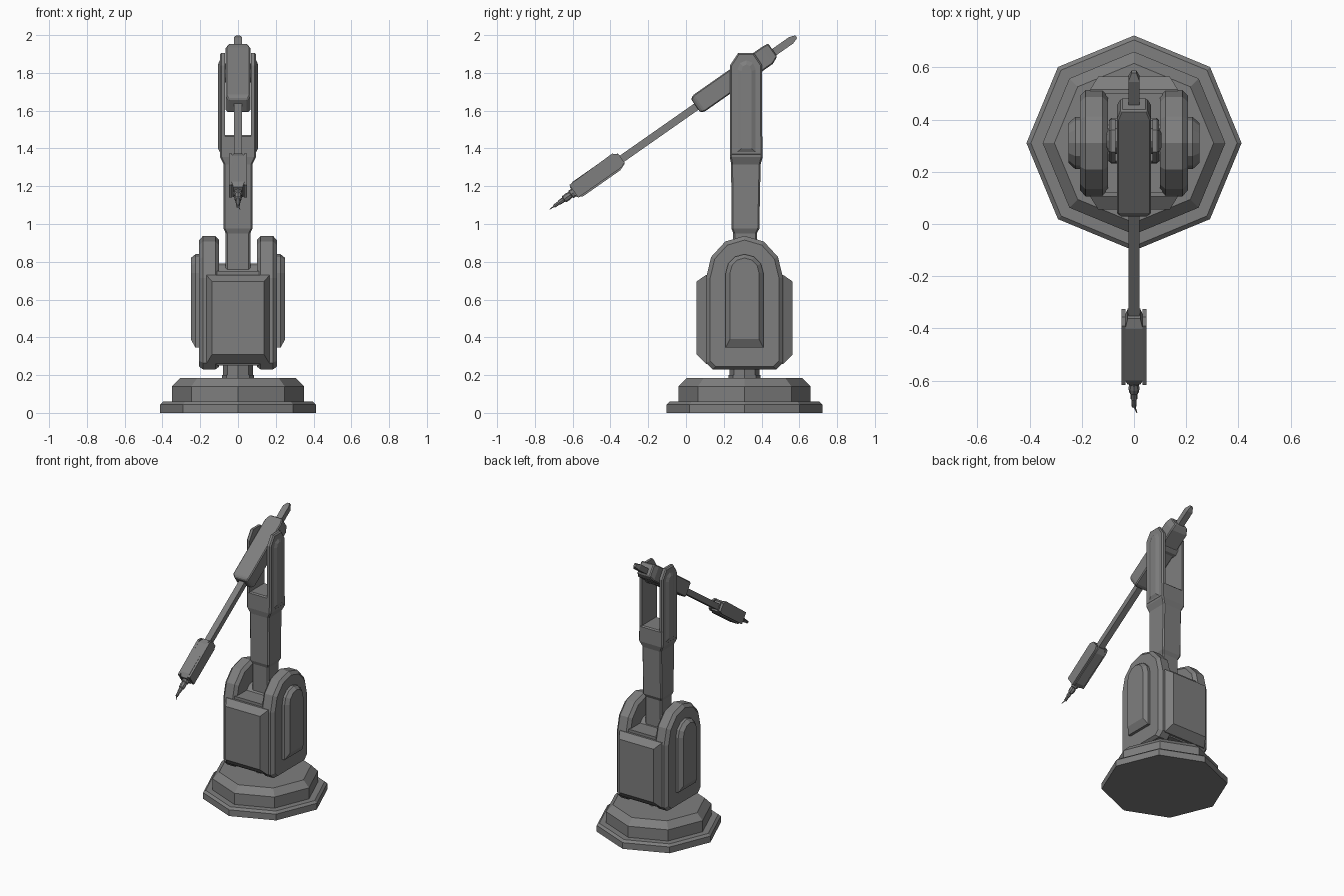
import bpy, bmesh, math
from mathutils import Matrix, Vector

if "Cube" in bpy.data.objects:
    bpy.data.objects.remove(bpy.data.objects["Cube"])

CY = 0.31  # depth of the base centre line

grey = bpy.data.materials.new("machine_grey")
grey.diffuse_color = (0.21, 0.21, 0.21, 1)
grey.use_nodes = True
grey.node_tree.nodes["Principled BSDF"].inputs["Base Color"].default_value = grey.diffuse_color


def loft(name, sections, matrix=None, bevel=0):
    """Skin equal-length closed loops and cap both ends."""
    bm = bmesh.new()
    rings = [[bm.verts.new(Vector(p)) for p in s] for s in sections]
    n = len(rings[0])
    for a, b in zip(rings, rings[1:]):
        for i in range(n):
            j = (i + 1) % n
            bm.faces.new((a[i], a[j], b[j], b[i]))
    bm.faces.new(rings[0][::-1])
    bm.faces.new(rings[-1])
    if matrix:
        bm.transform(matrix)
    bmesh.ops.recalc_face_normals(bm, faces=bm.faces)
    mesh = bpy.data.meshes.new(name)
    bm.to_mesh(mesh)
    bm.free()
    mesh.materials.append(grey)
    ob = bpy.data.objects.new(name, mesh)
    bpy.context.collection.objects.link(ob)
    if bevel:
        mod = ob.modifiers.new("Bevel", 'BEVEL')
        mod.width = bevel
        mod.segments = 1
    return ob


def ring_z(r, z, n=8):
    return [(r * math.cos(i * math.tau / n), CY + r * math.sin(i * math.tau / n), z) for i in range(n)]


def ring_x(r, x, y, z, n=12):
    return [(x, y + r * math.cos(i * math.tau / n), z + r * math.sin(i * math.tau / n)) for i in range(n)]


def ring_y(r, y, x=0, z=0, n=8):
    return [(x + r * math.cos(i * math.tau / n), y, z + r * math.sin(i * math.tau / n)) for i in range(n)]


def rect_z(w, y0, y1, z):
    return [(-w, y0, z), (w, y0, z), (w, y1, z), (-w, y1, z)]


def rect_y(w, y, z0, z1, cx=0):
    return [(cx - w, y, z0), (cx + w, y, z0), (cx + w, y, z1), (cx - w, y, z1)]


def arch(x, yc, w, z0, spring, rise, corner, segs):
    """Closed arch outline lying in a plane of constant x."""
    pts = [(x, yc - w + corner, z0), (x, yc + w - corner, z0)]
    for i in range(segs + 1):
        a = math.pi * i / segs
        pts.append((x, yc + w * math.cos(a), spring + rise * math.sin(a)))
    if corner:
        pts.insert(2, (x, yc + w, z0 + corner))
        pts.append((x, yc - w, z0 + corner))
    return pts


# Stepped octagonal base and turning neck
loft("base_plate", [ring_z(0.412, 0), ring_z(0.412, 0.045), ring_z(0.395, 0.06)])
loft("base_step", [ring_z(0.35, 0.055), ring_z(0.35, 0.14), ring_z(0.305, 0.185)])
loft("neck", [ring_z(0.085, 0.18), ring_z(0.085, 0.2), ring_z(0.08, 0.2), ring_z(0.08, 0.265)])

# Shoulder body with bulging panels front and back
loft("shoulder_body", [rect_z(0.11, 0.12, 0.50, 0.25), rect_z(0.11, 0.12, 0.50, 0.75)])
for side, label in ((-1, "front"), (1, "back")):
    loft(label + "_panel", [
        rect_y(0.168, CY + side * 0.17, 0.26, 0.73),
        rect_y(0.168, CY + side * 0.205, 0.26, 0.73),
        rect_y(0.137, CY + side * 0.255, 0.31, 0.695)])

# Arched shoulder cheeks with tapered side covers
for s, label in ((-1, "left"), (1, "right")):
    full = dict(yc=CY, w=0.204, z0=0.23, spring=0.715, rise=0.222, corner=0.035, segs=6)
    slim = dict(yc=CY, w=0.182, z0=0.245, spring=0.715, rise=0.2, corner=0.03, segs=6)
    loft(label + "_cheek", [arch(s * 0.10, **slim), arch(s * 0.12, **full),
                            arch(s * 0.185, **full), arch(s * 0.206, **slim)])
    loft(label + "_cover", [
        arch(s * 0.195, CY, 0.10, 0.345, 0.74, 0.10, 0, 6),
        arch(s * 0.225, CY, 0.10, 0.345, 0.74, 0.10, 0, 6),
        arch(s * 0.25, CY, 0.077, 0.39, 0.74, 0.08, 0, 6)])

# Shoulder axle
loft("shoulder_axle", [ring_x(0.08, -0.11, CY, 0.71), ring_x(0.08, 0.11, CY, 0.71)])

# Upper arm: narrow foot, wider column, flared fork seat
loft("upper_arm", [
    rect_z(0.065, 0.25, 0.375, 0.70), rect_z(0.065, 0.25, 0.375, 0.95),
    rect_z(0.076, 0.241, 0.388, 0.975), rect_z(0.076, 0.239, 0.395, 1.315),
    rect_z(0.095, 0.232, 0.406, 1.355), rect_z(0.095, 0.233, 0.405, 1.47)], bevel=0.008)

# Fork prongs with long raised ribs
for s, label in ((-1, "left"), (1, "right")):
    loft(label + "_prong", [
        arch(s * 0.07, 0.318, 0.085, 1.36, 1.84, 0.075, 0, 3),
        arch(s * 0.088, 0.318, 0.085, 1.36, 1.84, 0.075, 0, 3),
        arch(s * 0.096, 0.318, 0.076, 1.37, 1.84, 0.066, 0, 3)])
    loft(label + "_prong_rib", [
        arch(s * 0.09, 0.32, 0.062, 1.37, 1.82, 0.06, 0, 4),
        arch(s * 0.106, 0.32, 0.026, 1.40, 1.81, 0.035, 0, 4)])
loft("elbow_axle", [ring_x(0.05, -0.085, 0.318, 1.80), ring_x(0.05, 0.085, 0.318, 1.80)])

# Tilted forearm, modelled along y then rotated about the elbow
TILT = Matrix.Translation((0, CY, 1.80)) @ Matrix.Rotation(math.radians(35), 4, 'X')

loft("forearm_housing", [
    rect_y(0.052, -0.312, -0.035, 0.048), rect_y(0.065, -0.292, -0.047, 0.06),
    rect_y(0.065, 0.15, -0.047, 0.06), rect_y(0.05, 0.192, -0.028, 0.056)], TILT, 0.006)
loft("forearm_rod", [
    rect_y(0.022, -0.82, -0.02, 0.02), rect_y(0.022, 0.30, -0.02, 0.02),
    rect_y(0.009, 0.334, -0.009, 0.009)], TILT)

# Tool head with thin side plates
loft("tool_head", [
    rect_y(0.024, -1.105, -0.03, 0.035), rect_y(0.034, -1.075, -0.045, 0.05),
    rect_y(0.034, -0.835, -0.045, 0.05), rect_y(0.024, -0.795, -0.03, 0.035)], TILT)
for s, label in ((-1, "left"), (1, "right")):
    loft(label + "_head_plate", [
        rect_y(0.008, -1.10, -0.036, 0.046, s * 0.04),
        rect_y(0.008, -0.82, -0.036, 0.052, s * 0.04),
        rect_y(0.008, -0.793, -0.025, 0.03, s * 0.04)], TILT)

# Stepped nozzle and bent needle
loft("nozzle", [ring_y(r, y) for r, y in (
    (0.024, -1.09), (0.024, -1.12), (0.018, -1.125), (0.021, -1.145), (0.019, -1.165),
    (0.013, -1.17), (0.013, -1.195), (0.010, -1.20), (0.009, -1.232))], TILT)
loft("needle", [ring_y(0.004, -1.22, 0, 0, 6), ring_y(0.004, -1.24, 0.004, 0, 6),
                ring_y(0.002, -1.26, 0.011, 0, 6)], TILT)
